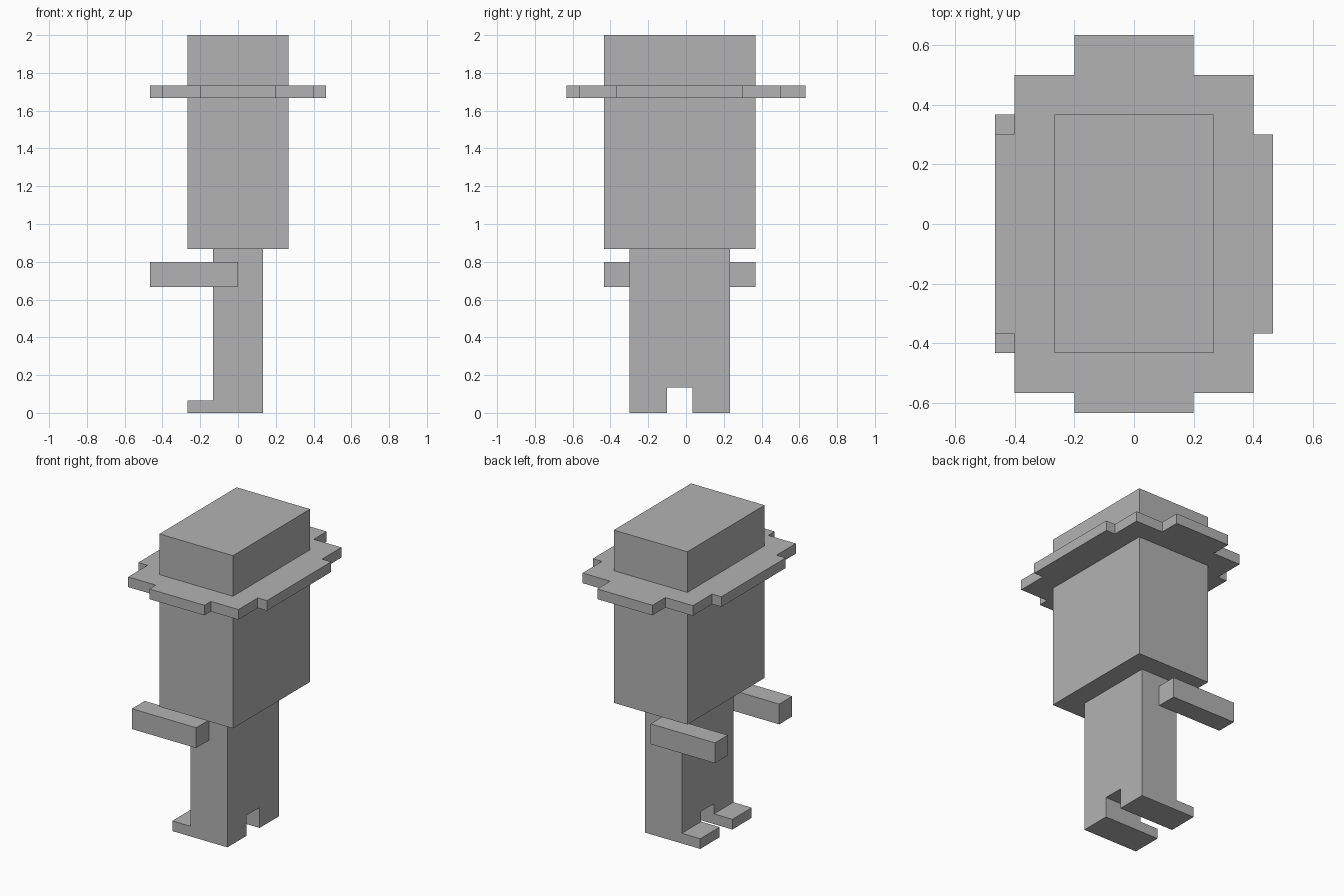
import bpy
import bmesh

U = 1 / 15  # size of one modelling block

default = bpy.data.objects.get("Cube")
if default:
    bpy.data.objects.remove(default, do_unlink=True)

grey = bpy.data.materials.new("plain grey")
grey.use_nodes = True
colour = (0.45, 0.45, 0.45, 1)
grey.diffuse_color = colour
grey.node_tree.nodes["Principled BSDF"].inputs["Base Color"].default_value = colour


def extrude_profile(name, outline, place, depth):
    """Extrude a closed outline; place(a, b, d) maps it into space, in blocks."""
    bm = bmesh.new()
    face = bm.faces.new([bm.verts.new(place(a, b, depth[0])) for a, b in outline])
    new = bmesh.ops.extrude_face_region(bm, geom=[face])["geom"]
    start, end = place(0, 0, depth[0]), place(0, 0, depth[1])
    offset = [e - s for s, e in zip(start, end)]
    bmesh.ops.translate(bm, verts=[v for v in new if isinstance(v, bmesh.types.BMVert)], vec=offset)
    bmesh.ops.scale(bm, verts=bm.verts, vec=(U, U, U))
    bmesh.ops.recalc_face_normals(bm, faces=bm.faces)
    mesh = bpy.data.meshes.new(name)
    bm.to_mesh(mesh)
    bm.free()
    mesh.materials.append(grey)
    obj = bpy.data.objects.new(name, mesh)
    bpy.context.collection.objects.link(obj)
    return obj


def flat(a, b, d):
    return (a, b, d)


def sideways(a, b, d):
    return (d, a, b)


def box(name, x, y, z):
    outline = [(x[0], y[0]), (x[1], y[0]), (x[1], y[1]), (x[0], y[1])]
    return extrude_profile(name, outline, flat, z)


# Body and legs: one block with a notch between the legs
body = [(-4.5, 0), (-1.5, 0), (-1.5, 2), (0.5, 2), (0.5, 0), (3.5, 0), (3.5, 13), (-4.5, 13)]
extrude_profile("body_and_legs", body, sideways, (-2, 2))

# Feet and arms, pointing towards -x
for side, foot_y, arm_y in (("right", (-4.5, -1.5), (-6.5, -4.5)),
                            ("left", (0.5, 3.5), (3.5, 5.5))):
    box(side + "_foot", (-4, -2), foot_y, (0, 1))
    box(side + "_arm", (-7, 0), arm_y, (10, 12))

# Tall head with the hat crown
box("head", (-4, 4), (-6.5, 5.5), (13, 30))

# Stepped hat brim: half outline mirrored across x
half = [(3, -9.5), (3, -8.5), (6, -8.5), (6, -5.5), (7, -5.5),
        (7, 4.5), (6, 4.5), (6, 7.5), (3, 7.5), (3, 9.5)]
brim = half + [(-x, y) for x, y in reversed(half)]
extrude_profile("hat_brim", brim, flat, (25, 26))
